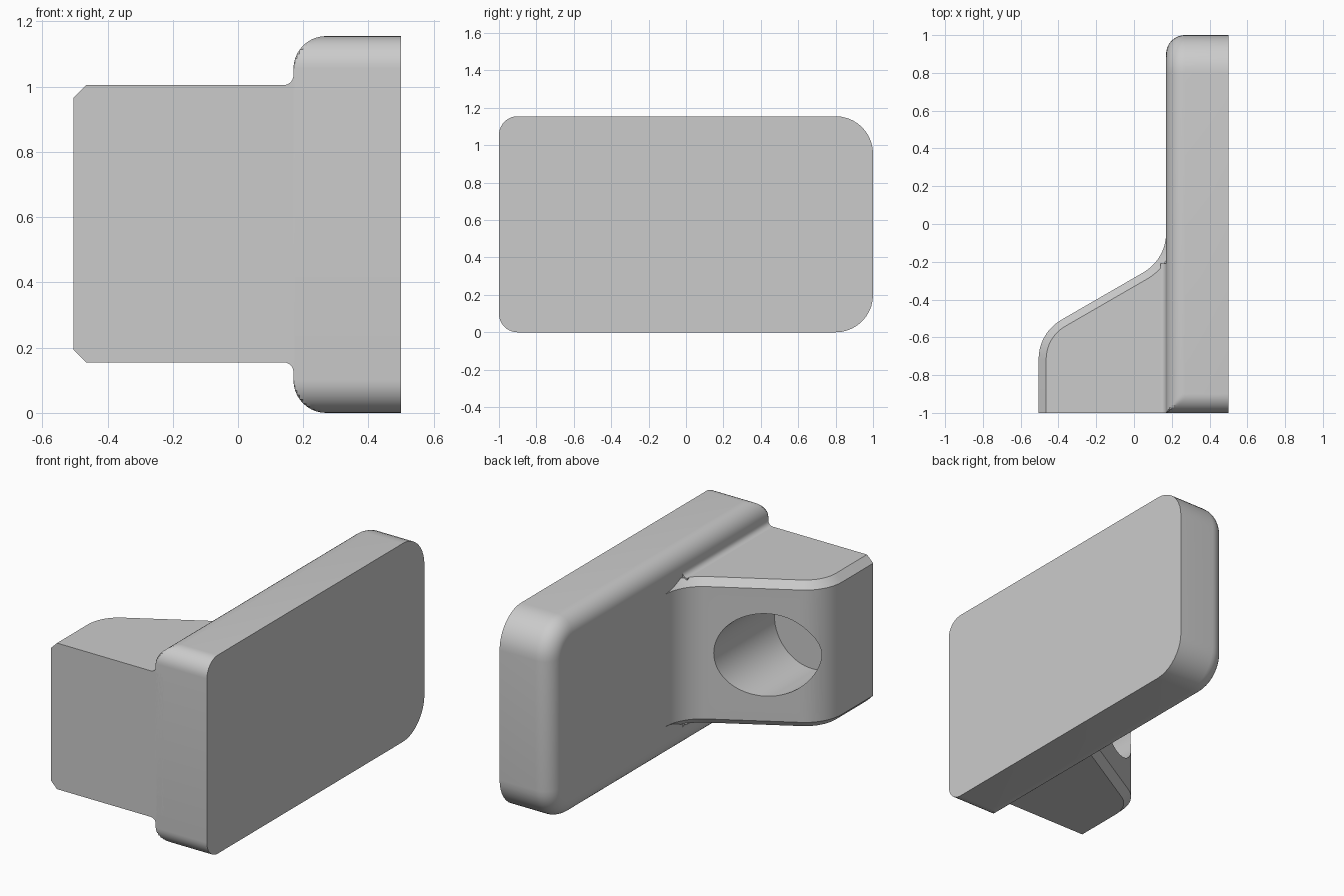
import bpy, bmesh
from math import sin, cos, tan, pi, radians
from mathutils import Vector

old = bpy.data.objects.get("Cube")
if old:
    bpy.data.objects.remove(old, do_unlink=True)

grey = bpy.data.materials.new("light_grey")
grey.use_nodes = True
grey.diffuse_color = (0.6, 0.6, 0.6, 1)
grey.node_tree.nodes["Principled BSDF"].inputs["Base Color"].default_value = (0.6, 0.6, 0.6, 1)


def arc(cx, cy, r, a0, a1, n=10):
    """Points on an arc, angles in degrees."""
    steps = [radians(a0 + (a1 - a0) * i / n) for i in range(n + 1)]
    return [(cx + r * cos(a), cy + r * sin(a)) for a in steps]


def loft(name, rings):
    """Closed solid through rings of equal point count."""
    bm = bmesh.new()
    loops = [[bm.verts.new(p) for p in ring] for ring in rings]
    for a, b in zip(loops, loops[1:]):
        for i in range(len(a)):
            j = (i + 1) % len(a)
            bm.faces.new((a[i], a[j], b[j], b[i]))
    bm.faces.new(loops[0][::-1])
    bm.faces.new(loops[-1])
    bmesh.ops.recalc_face_normals(bm, faces=bm.faces[:])
    mesh = bpy.data.meshes.new(name)
    bm.to_mesh(mesh)
    bm.free()
    mesh.materials.append(grey)
    obj = bpy.data.objects.new(name, mesh)
    bpy.context.collection.objects.link(obj)
    return obj


def activate(obj):
    bpy.ops.object.select_all(action='DESELECT')
    obj.select_set(True)
    bpy.context.view_layer.objects.active = obj


def smooth(obj):
    activate(obj)
    bpy.ops.object.shade_smooth_by_angle(angle=radians(25))


HEIGHT = 1.155       # plate height
FACE_X = 0.17        # inner face of the plate
EDGE = 0.1           # rounding of the plate's inner edge


# Plate: rounded outline, its inner edge rolled over on top, bottom and back
def plate_ring(x, d):
    big = 0.2
    pts = arc(1 - big, HEIGHT - big, big - d, 0, 90)
    pts += arc(EDGE - 1, HEIGHT - EDGE, EDGE, 90, 180)
    pts += arc(EDGE - 1, EDGE, EDGE, 180, 270)
    pts += arc(1 - big, big, big - d, 270, 360)
    return [(x, y, min(max(z, d), HEIGHT - d)) for y, z in pts]


rings = [plate_ring(0.5, 0)]
for k in range(11):
    a = pi / 2 * k / 10
    rings.append(plate_ring(FACE_X + EDGE * (1 - sin(a)), EDGE * (1 - cos(a))))
plate = loft("plate", rings)
smooth(plate)

# Side block: sloped back face blended into the plate, chamfered rim
SIDE_X, BLEND, CHAMFER = -0.505, 0.24, 0.04
LOW, HIGH = 0.155, 1.005


def slope_y(x):
    return -0.285 + tan(radians(30)) * x


def block_ring(z, inset):
    reach = BLEND * tan(radians(30))
    pts = [(SIDE_X + inset, -1)]
    pts += arc(SIDE_X + BLEND, slope_y(SIDE_X) - reach, BLEND - inset, 180, 120)
    pts += arc(FACE_X - BLEND, slope_y(FACE_X) + reach, BLEND + inset, 300, 360)
    end = FACE_X + CHAMFER + 0.01
    pts += [(end, pts[-1][1]), (end, -1)]
    return [(x, y, z) for x, y in pts]


block = loft("side_block", [block_ring(LOW, CHAMFER), block_ring(LOW + CHAMFER, 0),
                            block_ring(HIGH - CHAMFER, 0), block_ring(HIGH, CHAMFER)])

# Blind round hole running forward from the sloped face
bore = [[(x, y, z) for x, z in arc(-0.225, 0.58, 0.24, 0, 354.375, 63)]
        for y in (-0.835, 0.3)]
cutter = loft("hole_cutter", bore)
cutter.hide_render = True
cut = block.modifiers.new("hole", 'BOOLEAN')
cut.operation = 'DIFFERENCE'
cut.solver = 'EXACT'
cut.object = cutter
activate(block)
bpy.ops.object.modifier_apply(modifier=cut.name)
bpy.data.objects.remove(cutter, do_unlink=True)
smooth(block)

# Small fillets where the block meets the plate, above and below
R = 0.03
for name, base, up in (("upper_fillet", HIGH, 1), ("lower_fillet", LOW, -1)):
    section = arc(FACE_X - R, R, R, 270, 360, 6)
    section += [(FACE_X + 0.01, R), (FACE_X + 0.01, -0.01), (FACE_X - R, -0.01)]
    web = loft(name, [[(x, y, base + up * h) for x, h in section] for y in (-1, -0.21)])
    smooth(web)
